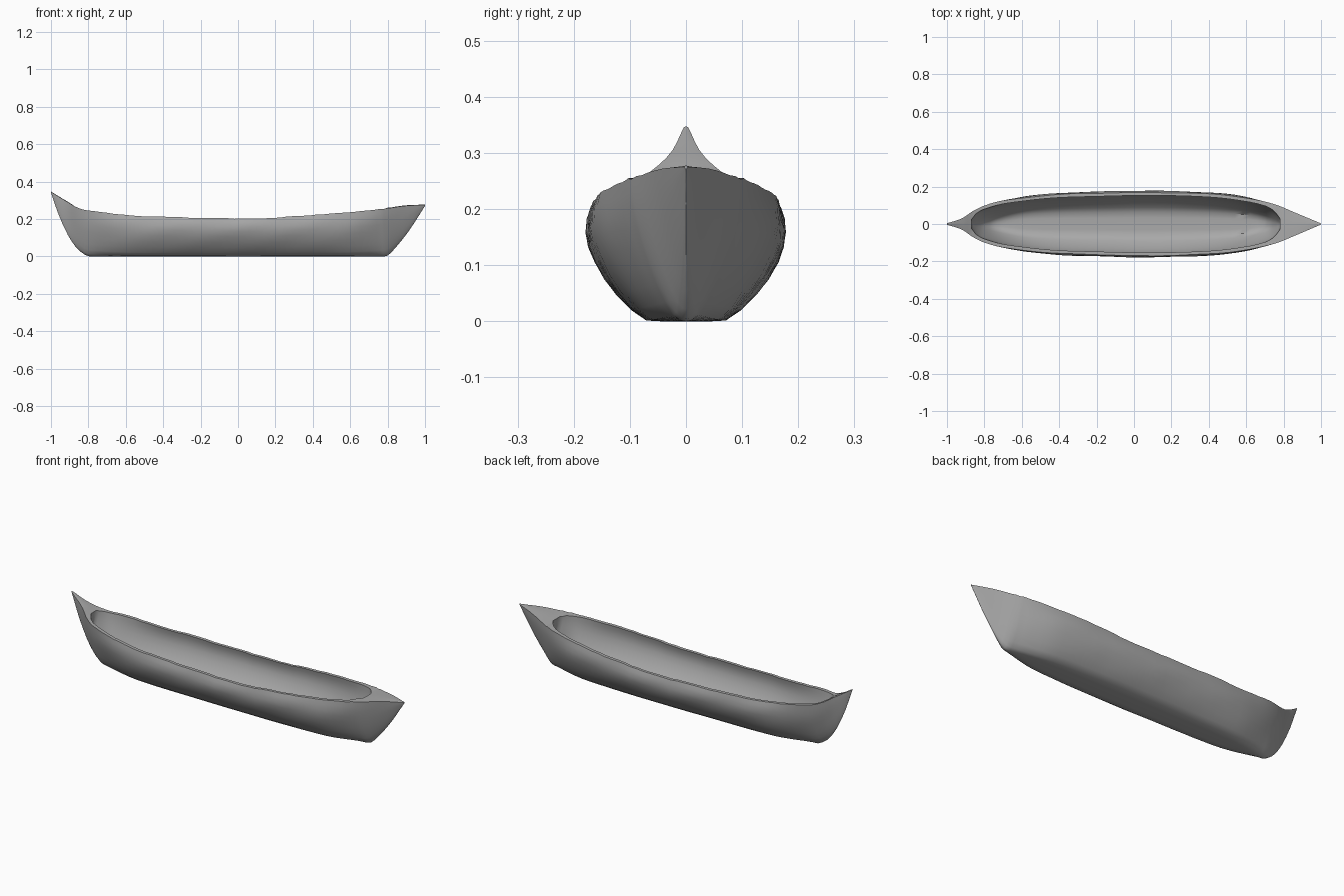
import bpy, bmesh, math, random

if "Cube" in bpy.data.objects:
    bpy.data.objects.remove(bpy.data.objects["Cube"])
random.seed(4)

def curve(pts):
    # smooth monotone-ish interpolation through (x, value) points
    def f(x):
        if x <= pts[0][0]: return pts[0][1]
        for i in range(len(pts) - 1):
            (x0, a), (x1, b) = pts[i], pts[i + 1]
            if x <= x1:
                def slope(j):
                    p, q = pts[max(j - 1, 0)], pts[min(j + 1, len(pts) - 1)]
                    return (q[1] - p[1]) / (q[0] - p[0])
                h = x1 - x0
                t = (x - x0) / h
                return ((2*t**3 - 3*t**2 + 1) * a + (t**3 - 2*t*t + t) * h * slope(i)
                        + (3*t*t - 2*t**3) * b + (t**3 - t*t) * h * slope(i + 1))
        return pts[-1][1]
    return f

# Hull lines: sheer height, stem/keel height, outer half width, inner half width, floor height
sheer = curve([(-1, .345), (-.92, .296), (-.84, .255), (-.7, .232), (-.5, .215), (-.2, .206),
               (.1, .203), (.35, .217), (.6, .236), (.8, .258), (.9, .271), (1, .275)])
keel = curve([(-1, .34), (-.96, .225), (-.91, .115), (-.86, .042), (-.81, .004), (-.78, 0),
              (.77, 0), (.8, .004), (.85, .055), (.92, .145), (1, .27)])
outer_w = curve([(-1, .004), (-.92, .03), (-.86, .07), (-.8, .1), (-.7, .13), (-.45, .163),
                 (-.2, .172), (.1, .178), (.42, .168), (.6, .145), (.75, .108), (.86, .062), (1, .003)])
inner_w = curve([(-.87, .022), (-.84, .06), (-.78, .088), (-.68, .115), (-.45, .145), (-.2, .155),
                 (.1, .161), (.42, .15), (.6, .126), (.7, .1), (.75, .07), (.78, .03)])
floor_z = curve([(-.87, .2), (-.82, .09), (-.76, .025), (-.7, .01), (.62, .01), (.68, .02),
                 (.73, .06), (.78, .19)])

# Section shapes as (width, height) fractions: full amidships, V at the ends
FULL = [(0, 0), (.2, 0), (.4, .01), (.55, .1), (.7, .235), (.82, .37), (.92, .52), (.98, .66), (1, .78), (.985, .9), (.95, 1)]
VEE = [(0, 0), (.05, .01), (.14, .06), (.27, .15), (.42, .27), (.55, .4), (.68, .53), (.79, .66), (.88, .78), (.95, .9), (1, 1)]

def section(x, w, z0, z1, wobble=0.0):
    e = min(1, max(0, (abs(x) - .55) / .37))
    e = e * e * (3 - 2 * e)
    half = [((1 - e) * a[0] + e * b[0], (1 - e) * a[1] + e * b[1]) for a, b in zip(FULL, VEE)]
    ring = [(-y, z) for y, z in reversed(half[1:])] + half
    out = []
    for i, (y, z) in enumerate(ring):
        k = 1 + wobble * math.sin(x * 13 + i * .9) * math.sin(x * 5 + i * .5)
        out.append((x, y * w * k, z0 + (z1 - z0) * z))
    return out

A, B = -.87, .78
xs = sorted({-1, -.98, -.96, -.935, -.91, -.89, A, -.86, -.845, -.82, -.8, -.77, -.74, -.7,
             .7, .72, .74, .76, .77, B, .8, .82, .85, .88, .91, .94, .97, 1}
            | {round(-.66 + .04 * i, 3) for i in range(34)})

bm = bmesh.new()
outer, inner = [], []
for x in xs:
    top = sheer(x) + (random.uniform(-.002, .002) if abs(x) < .9 else 0)
    outer.append([bm.verts.new(p) for p in section(x, outer_w(x), keel(x), top, .012)])
    if A <= x <= B:
        inner.append([bm.verts.new(p) for p in section(x, inner_w(x), floor_z(x), top)])
    else:
        w = outer_w(x) * .3
        inner.append([bm.verts.new((x, s * w, top + .002)) for s in (-1, 1)])

def quad(*v):
    bm.faces.new(v)

for i in range(len(xs) - 1):
    o, p, n, q = outer[i], outer[i + 1], inner[i], inner[i + 1]
    # outer skin
    for j in range(len(o) - 1):
        quad(o[j], o[j + 1], p[j + 1], p[j])
    # gunwale on both sides
    quad(o[0], p[0], q[0], n[0])
    quad(n[-1], q[-1], p[-1], o[-1])
    if xs[i] >= A and xs[i + 1] <= B:
        # inner skin
        for j in range(len(n) - 1):
            quad(n[j], q[j], q[j + 1], n[j + 1])
    else:
        # end decks
        quad(n[0], q[0], q[-1], n[-1])

# bulkheads closing the hollow, and the two stem tips
bm.faces.new(inner[xs.index(A)])
bm.faces.new(inner[xs.index(B)])
for k in (0, -1):
    bm.faces.new(outer[k] + [inner[k][1], inner[k][0]])
bmesh.ops.recalc_face_normals(bm, faces=bm.faces[:])

mesh = bpy.data.meshes.new("canoe_hull")
bm.to_mesh(mesh)
bm.free()
hull = bpy.data.objects.new("canoe_hull", mesh)
bpy.context.collection.objects.link(hull)

mat = bpy.data.materials.new("plain grey")
mat.diffuse_color = (.4, .4, .4, 1)
mat.use_nodes = True
mat.node_tree.nodes["Principled BSDF"].inputs["Base Color"].default_value = mat.diffuse_color
mesh.materials.append(mat)

bpy.context.view_layer.objects.active = hull
hull.select_set(True)
bpy.ops.object.shade_smooth_by_angle(angle=math.radians(40))
